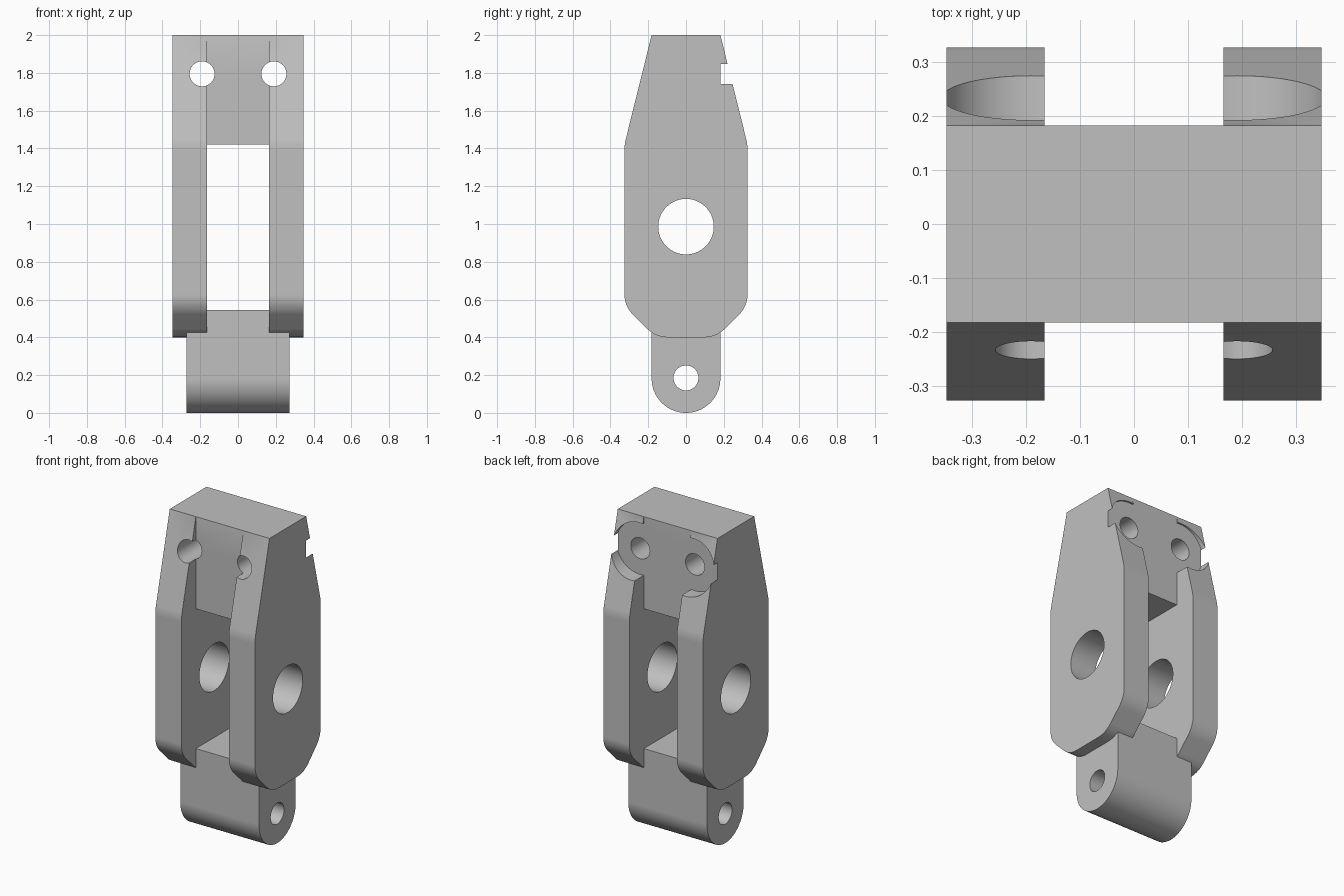
import bpy, bmesh
from math import sin, cos, pi, radians
from mathutils import Vector, Matrix

if "Cube" in bpy.data.objects:
    bpy.data.objects.remove(bpy.data.objects["Cube"])

grey = bpy.data.materials.new("light grey")
grey.use_nodes = True
colour = (0.53, 0.53, 0.53, 1)
grey.diffuse_color = colour
grey.node_tree.nodes["Principled BSDF"].inputs["Base Color"].default_value = colour

HALF_W, SLOT, CORE = 0.346, 0.165, 0.182


def make(name, bm):
    bmesh.ops.recalc_face_normals(bm, faces=bm.faces)
    mesh = bpy.data.meshes.new(name)
    bm.to_mesh(mesh)
    bm.free()
    mesh.materials.append(grey)
    obj = bpy.data.objects.new(name, mesh)
    bpy.context.collection.objects.link(obj)
    return obj


def extrude_x(name, outline, half):
    """Extrude a (y, z) outline along x."""
    bm = bmesh.new()
    face = bm.faces.new([bm.verts.new((-half, y, z)) for y, z in outline])
    new = bmesh.ops.extrude_face_region(bm, geom=[face])["geom"]
    bmesh.ops.translate(bm, vec=(2 * half, 0, 0),
                        verts=[v for v in new if isinstance(v, bmesh.types.BMVert)])
    return make(name, bm)


def box(name, low, high):
    bm = bmesh.new()
    bmesh.ops.create_cube(bm, size=1)
    low, high = Vector(low), Vector(high)
    for v in bm.verts:
        v.co = (low + high) / 2 + v.co * (high - low)
    return make(name, bm)


def cylinder(name, centre, radius, length, axis):
    bm = bmesh.new()
    turn = Matrix.Rotation(pi / 2, 4, "Y" if axis == "x" else "X")
    bmesh.ops.create_cone(bm, cap_ends=True, segments=64, radius1=radius,
                          radius2=radius, depth=length,
                          matrix=Matrix.Translation(centre) @ turn)
    return make(name, bm)


def combine(target, tool, operation="DIFFERENCE"):
    tool.hide_render = True
    mod = target.modifiers.new("combine", "BOOLEAN")
    mod.operation, mod.solver, mod.object = operation, "EXACT", tool
    bpy.context.view_layer.objects.active = target
    bpy.ops.object.modifier_apply(modifier=mod.name)
    bpy.data.objects.remove(tool)


def rounded(corners, steps=8):
    """Round each (y, z, tangent length) corner of a closed outline."""
    result = []
    for i, (y, z, d) in enumerate(corners):
        p = Vector((y, z))
        if d == 0:
            result.append(p)
            continue
        a = (Vector(corners[i - 1][:2]) - p).normalized()
        b = (Vector(corners[(i + 1) % len(corners)][:2]) - p).normalized()
        half = a.angle(b) / 2
        middle = p + (a + b).normalized() * (d / cos(half))
        start, end = p + a * d - middle, p + b * d - middle
        sweep = start.angle(end)
        for k in range(steps + 1):
            t = k / steps
            result.append(middle + (start * sin((1 - t) * sweep)
                                    + end * sin(t * sweep)) / sin(sweep))
    return result


# Main body: tapered top, chamfered and rounded bottom
side = [(CORE, 2, 0), (0.326, 1.42, 0.03), (0.326, 0.565, 0.062), (0.16, 0.4, 0.062)]
body = extrude_x("link_body",
                 rounded(side + [(-y, z, d) for y, z, d in reversed(side)]), HALF_W)

# Slots on front and back, and the window between the side plates
for s in (-1, 1):
    ys = sorted((s * CORE, s))
    combine(body, box("slot", (-SLOT, ys[0], -1), (SLOT, ys[1], 3)))
combine(body, box("window", (-SLOT, -1, 0.545), (SLOT, 1, 1.422)))

# Lower lug with a round end
lug = [(CORE, 0.5), (CORE, CORE)]
lug += [(CORE * cos(a), CORE - CORE * sin(a)) for a in
        [pi * k / 32 for k in range(1, 32)]]
lug += [(-CORE, CORE), (-CORE, 0.5)]
combine(body, extrude_x("lug", lug, 0.273), "UNION")

# Cross holes through the plates and the lug
combine(body, cylinder("axle_hole", (0, 0, 0.986), 0.147, 2, "x"))
combine(body, cylinder("pin_hole", (0, 0, 0.185), 0.066, 2, "x"))

# Bolt holes with a counterbore on the back
for s in (-1, 1):
    combine(body, cylinder("counterbore", (s * 0.19, CORE + 0.5, 1.795), 0.165, 1, "y"))
    combine(body, cylinder("bolt_hole", (s * 0.19, 0, 1.795), 0.066, 2, "y"))

# Smooth curved walls, crisp edges
bpy.ops.object.select_all(action="DESELECT")
body.select_set(True)
bpy.context.view_layer.objects.active = body
bpy.ops.object.shade_smooth_by_angle(angle=radians(25))
weighted = body.modifiers.new("weighted_normals", "WEIGHTED_NORMAL")
weighted.keep_sharp = True
